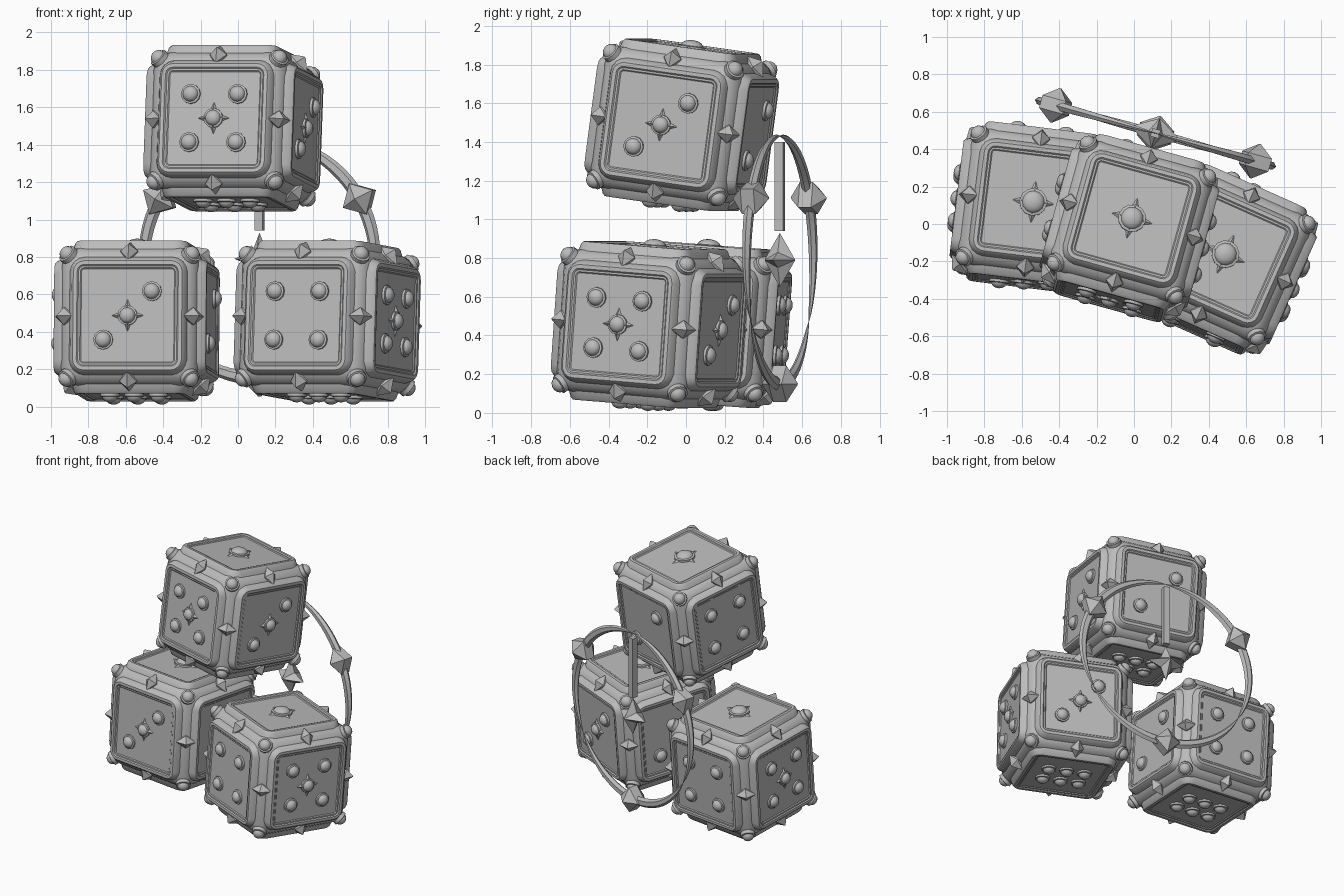
import bpy
import bmesh
from math import sin, cos, pi, radians
from mathutils import Matrix, Vector

if "Cube" in bpy.data.objects:
    bpy.data.objects.remove(bpy.data.objects["Cube"])

GREY = (0.5, 0.5, 0.5, 1)
grey = bpy.data.materials.new("plain grey")
grey.use_nodes = True
grey.diffuse_color = GREY
grey.node_tree.nodes["Principled BSDF"].inputs["Base Color"].default_value = GREY


def finish(bm, name, matrix, smooth=True):
    bmesh.ops.recalc_face_normals(bm, faces=bm.faces)
    mesh = bpy.data.meshes.new(name)
    bm.to_mesh(mesh)
    bm.free()
    mesh.materials.append(grey)
    if smooth:
        mesh.shade_smooth()
        mesh.set_sharp_from_angle(angle=radians(35))
    obj = bpy.data.objects.new(name, mesh)
    obj.matrix_world = matrix
    bpy.context.scene.collection.objects.link(obj)
    return obj


def loft(bm, rings, matrix=Matrix()):
    """Join rings of points into a closed skin with a cap at each end."""
    loops = [[bm.verts.new(matrix @ Vector(p)) for p in ring] for ring in rings]
    n = len(loops[0])
    for a, b in zip(loops, loops[1:]):
        for i in range(n):
            j = (i + 1) % n
            bm.faces.new((a[i], a[j], b[j], b[i]))
    bm.faces.new(loops[0])
    bm.faces.new(loops[-1])


def polygon(sides, r, z, inner=None):
    """Regular outline; an inner radius turns it into a star."""
    radii = [r, r if inner is None else inner]
    return [(radii[i % 2] * cos(2 * pi * i / sides), radii[i % 2] * sin(2 * pi * i / sides), z)
            for i in range(sides)]


def rounded_square(half, z):
    r = half - 0.235
    pts = []
    for corner in range(4):
        for step in range(5):
            a = (corner + step / 4) * pi / 2
            m = (corner + 0.5) * pi / 2
            pts.append((0.235 * (1 if cos(m) > 0 else -1) + r * cos(a),
                        0.235 * (1 if sin(m) > 0 else -1) + r * sin(a), z))
    return pts


def basis(u, v, n, origin=(0, 0, 0)):
    return Matrix.Translation(origin) @ Matrix((u, v, n)).transposed().to_4x4()


def dome(bm, matrix, r, height):
    """Rounded stud sitting on a low collar."""
    rim = 0.3 * height
    rings = [polygon(12, r, -0.01), polygon(12, r, rim), polygon(12, 0.8 * r, rim + 0.003)]
    for k in range(1, 5):
        a = k * pi / 8.5
        rings.append(polygon(12, 0.8 * r * cos(a), rim + (height - rim) * sin(a)))
    loft(bm, rings, matrix)


def star(bm, matrix, r):
    loft(bm, [polygon(8, r, -0.005, 0.4 * r), polygon(8, 0.3 * r, 0.025, 0.2 * r)], matrix)


# Die faces: outward normal and up direction
SIDES = {"front": ((0, -1, 0), (0, 0, 1)), "right": ((1, 0, 0), (0, 0, 1)),
         "back": ((0, 1, 0), (0, 0, 1)), "left": ((-1, 0, 0), (0, 0, 1)),
         "top": ((0, 0, 1), (0, 1, 0)), "bottom": ((0, 0, -1), (0, 1, 0))}
FLOOR = 0.397
PANEL = [(0.318, 0.36), (0.305, 0.398), (0.293, 0.41), (0.273, 0.41),
         (0.266, 0.403), (0.256, 0.403), (0.25, FLOOR)]
P = 0.13
DIAGONAL = [(P, P), (-P, -P)]
SQUARE = DIAGONAL + [(P, -P), (-P, P)]
PIPS = {1: [(0, 0)], 2: DIAGONAL, 3: DIAGONAL + [(0, 0)], 4: SQUARE, 5: SQUARE + [(0, 0)],
        6: [(x, y) for x in (-P, 0, P) for y in (-0.08, 0.08)]}


def make_die(name, centre, yaw, tilt, numbers):
    place = (Matrix.Translation(centre) @ Matrix.Rotation(radians(-yaw), 4, 'Z')
             @ Matrix.Rotation(radians(-tilt), 4, 'X'))

    # Rounded body
    bm = bmesh.new()
    bmesh.ops.create_cube(bm, size=0.75)
    bmesh.ops.bevel(bm, geom=bm.edges[:], offset=0.105, segments=4, profile=0.5, affect='EDGES')
    finish(bm, name + "_body", place)

    # Framed panels, pips and pip stars
    panels, pips = bmesh.new(), bmesh.new()
    for side, (n, up) in SIDES.items():
        n, up = Vector(n), Vector(up)
        right = up.cross(n)
        loft(panels, [rounded_square(h, z) for h, z in PANEL], basis(right, up, n))
        number = numbers[side]
        big = 1.4 if number == 1 else 1
        for x, y in PIPS[number]:
            at = basis(right, up, n, n * FLOOR + right * x + up * y)
            if (x, y) == (0, 0) and number != 6:
                star(pips, at, 0.097 * (1.3 if number == 1 else 1))
                dome(pips, at, 0.053 * big, 0.045)
            else:
                dome(pips, at, 0.053, 0.045)
    finish(panels, name + "_panels", place)
    finish(pips, name + "_pips", place)

    # Corner studs
    bm = bmesh.new()
    for x in (-1, 1):
        for y in (-1, 1):
            for z in (-1, 1):
                n = Vector((x, y, z)).normalized()
                turn = n.to_track_quat('Z', 'Y').to_matrix().to_4x4()
                dome(bm, Matrix.Translation(n * 0.57) @ turn, 0.052, 0.05)
    finish(bm, name + "_corner_studs", place)

    # Pointed gems in the middle of each edge
    bm = bmesh.new()
    for axis in range(3):
        along = Vector([float(k == axis) for k in range(3)])
        b, c = (Vector([float(k == (axis + s) % 3) for k in range(3)]) for s in (1, 2))
        for sb in (-1, 1):
            for sc in (-1, 1):
                n = (b * sb + c * sc).normalized()
                at = basis(along, n.cross(along), n, n * 0.487)
                rhomb = [(0.047, 0, 0), (0, 0.07, 0), (-0.047, 0, 0), (0, -0.07, 0)]
                tops = [(x * f, y * f, z) for f, z in ((1, -0.02), (1, 0.008), (0.08, 0.055))
                        for x, y, _ in rhomb]
                loft(bm, [tops[i:i + 4] for i in (0, 4, 8)], at)
    finish(bm, name + "_edge_gems", place, smooth=False)


def numbering(front, right, back, left):
    return dict(front=front, right=right, back=back, left=left, top=1, bottom=6)


make_die("upper_die", (-0.025, -0.022, 1.488), 15.5, 7.8, numbering(5, 3, 2, 4))
make_die("lower_left_die", (-0.542, 0.088, 0.457), 7, 4.3, numbering(3, 2, 4, 5))
make_die("lower_right_die", (0.477, -0.189, 0.457), 24, 4.3, numbering(4, 5, 3, 2))

# Ornament frame: local x across, y up, z along the ring's axis
ORNAMENT = (Matrix.Translation((0.115, 0.485, 0.79)) @ Matrix.Rotation(radians(-15.6), 4, 'Z')
            @ Matrix.Rotation(pi / 2, 4, 'X'))
R = 0.64

# Ring of three tapering crescents, each carrying a gem
for k, label in enumerate(("right", "left", "bottom")):
    middle = radians(30 + 120 * k)
    bm = bmesh.new()
    rings = []
    for i in range(25):
        t = i / 24
        a = middle + radians(120) * (t - 0.5)
        w = max(0.06, sin(pi * t) ** 0.6)
        ring = []
        for s in range(6):
            q = 2 * pi * s / 6
            rr = R + 0.036 * w * cos(q)
            ring.append((rr * cos(a), rr * sin(a), 0.026 * w * sin(q)))
        rings.append(ring)
    loft(bm, rings)
    finish(bm, label + "_ring_crescent", ORNAMENT)

    bm = bmesh.new()
    profile = [(0.005, -0.095), (0.095, -0.035), (0.095, 0.035), (0.005, 0.095)]
    loft(bm, [polygon(4, r, z) for r, z in profile],
         Matrix.Rotation(middle, 4, 'Z') @ Matrix.Translation((R, 0, 0)))
    finish(bm, label + "_ring_gem", ORNAMENT, smooth=False)

# Star at the ring's centre
bm = bmesh.new()
loft(bm, [polygon(8, r, z, 0.4 * r) for r, z in ((0.005, -0.08), (0.14, 0), (0.005, 0.08))])
finish(bm, "centre_star", ORNAMENT, smooth=False)

# Upright bar above the star
bm = bmesh.new()
bmesh.ops.create_cube(bm, size=1, matrix=Matrix.Translation((0, 0.38, 0))
                      @ Matrix.Diagonal((0.045, 0.46, 0.045, 1)))
finish(bm, "hanging_bar", ORNAMENT, smooth=False)
